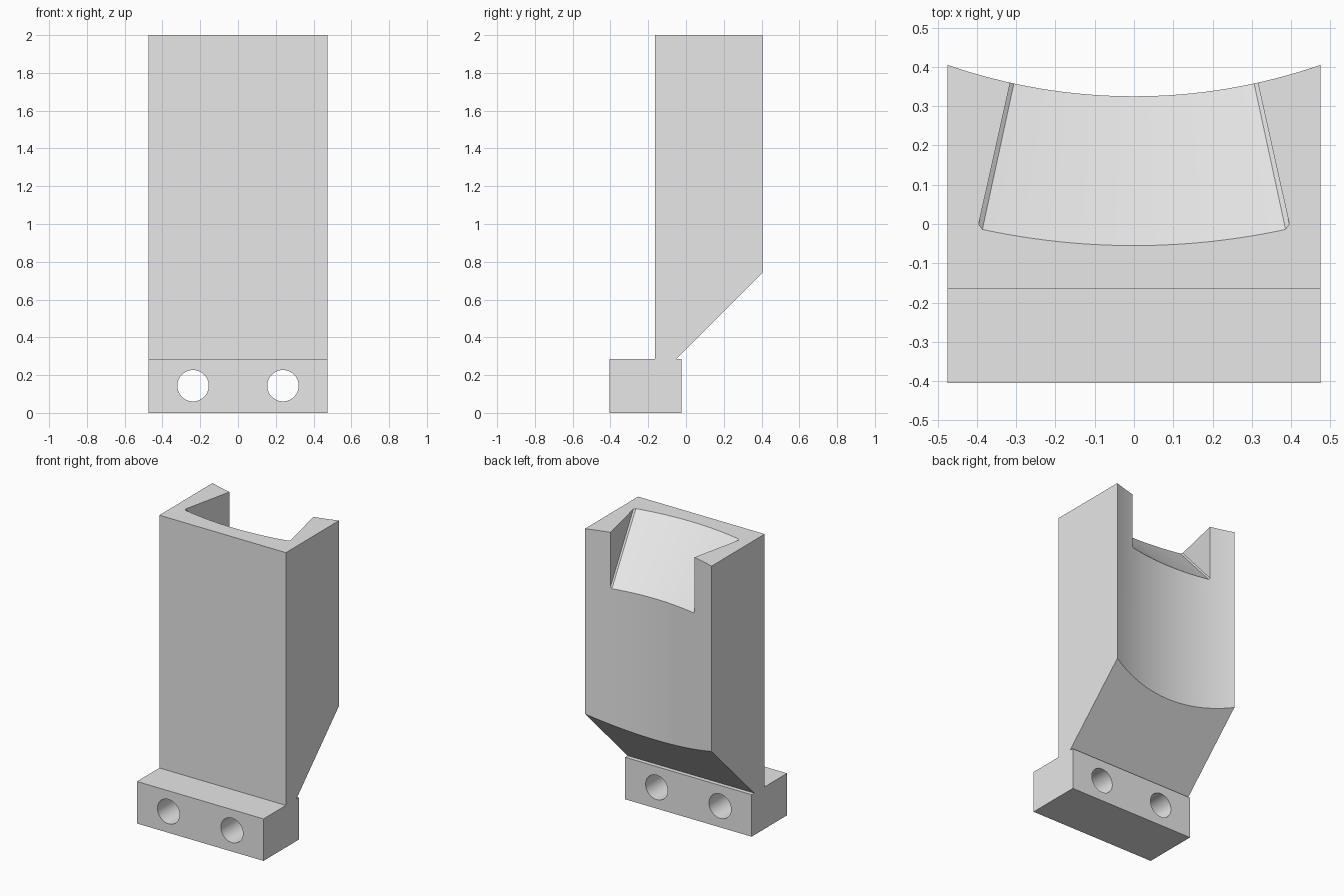
import bpy, bmesh, math
from mathutils import Vector

cube = bpy.data.objects.get("Cube")
if cube:
    bpy.data.objects.remove(cube, do_unlink=True)

HALF_W = 0.475      # half width of the part
ARC_Y = 1.775       # centre of the concave back
BACK_R = 1.45       # radius of the concave back
RIM_R = 1.83        # radius where the pocket floor meets the top
POCKET = math.radians(12.55)
SLOPE_START = Vector((0, -0.053, 0.285))

grey = bpy.data.materials.new("plain_grey")
grey.use_nodes = True
grey.diffuse_color = (0.8, 0.8, 0.8, 1)
grey.node_tree.nodes["Principled BSDF"].inputs["Base Color"].default_value = (0.8, 0.8, 0.8, 1)


def finish(bm, name):
    bmesh.ops.recalc_face_normals(bm, faces=bm.faces[:])
    mesh = bpy.data.meshes.new(name)
    bm.to_mesh(mesh)
    bm.free()
    obj = bpy.data.objects.new(name, mesh)
    bpy.context.collection.objects.link(obj)
    mesh.materials.append(grey)
    return obj


def prism(bm, outline, offset):
    face = bm.faces.new([bm.verts.new(p) for p in outline])
    geom = bmesh.ops.extrude_face_region(bm, geom=[face])["geom"]
    verts = [g for g in geom if isinstance(g, bmesh.types.BMVert)]
    bmesh.ops.translate(bm, verts=verts, vec=offset)


def combine(target, tool, operation):
    mod = target.modifiers.new(operation.lower(), 'BOOLEAN')
    mod.operation = operation
    mod.solver = 'EXACT'
    mod.object = tool
    bpy.ops.object.select_all(action='DESELECT')
    bpy.context.view_layer.objects.active = target
    target.select_set(True)
    bpy.ops.object.modifier_apply(modifier=mod.name)
    bpy.data.objects.remove(tool, do_unlink=True)


# Upright block with a concave back
bm = bmesh.new()
end = math.asin(HALF_W / BACK_R)
steps = 32
outline = [(-HALF_W, -0.165, 0.2), (HALF_W, -0.165, 0.2)]
for i in range(steps + 1):
    a = end - 2 * end * i / steps
    outline.append((BACK_R * math.sin(a), ARC_Y - BACK_R * math.cos(a), 0.2))
prism(bm, outline, (0, 0, 1.8))

# Sloped underside
cut = bmesh.ops.bisect_plane(bm, geom=bm.verts[:] + bm.edges[:] + bm.faces[:],
                             plane_co=SLOPE_START, plane_no=(0, 1, -1), clear_outer=True)
edges = [g for g in cut["geom_cut"] if isinstance(g, bmesh.types.BMEdge)]
bmesh.ops.edgeloop_fill(bm, edges=edges)
body = finish(bm, "bracket_body")

# Mounting foot
bm = bmesh.new()
prism(bm, [(-HALF_W, -0.405, 0), (HALF_W, -0.405, 0),
           (HALF_W, -0.025, 0), (-HALF_W, -0.025, 0)], (0, 0, 0.285))
combine(body, finish(bm, "foot"), 'UNION')

# Bolt holes through the foot
for side in (-1, 1):
    bm = bmesh.new()
    ring = [2 * math.pi * i / 48 for i in range(48)]
    prism(bm, [(side * 0.238 + 0.083 * math.cos(a), -0.6, 0.144 + 0.083 * math.sin(a))
               for a in ring], (0, 0.8, 0))
    combine(body, finish(bm, "hole_cutter"), 'DIFFERENCE')

# Pocket with a conical floor and a narrow bevel along each wall
bm = bmesh.new()
inner = POCKET - 0.0066
stations = [(-POCKET, 0.011)]
stations += [(-inner + 2 * inner * i / 24, 0) for i in range(25)]
stations += [(POCKET, 0.011)]
rows = []
for a, lift in stations:
    section = [(RIM_R + 0.05, 2.05 + lift), (BACK_R - 0.08, 1.92 - 0.3 + lift - 0.08 + 0.0),
               (BACK_R - 0.08, 2.1), (RIM_R + 0.05, 2.1)]
    section[1] = (BACK_R - 0.08, 2 - (RIM_R - BACK_R + 0.08) + lift)
    rows.append([bm.verts.new((r * math.sin(a), ARC_Y - r * math.cos(a), z)) for r, z in section])
for p, q in zip(rows, rows[1:]):
    for k in range(4):
        n = (k + 1) % 4
        bm.faces.new((p[k], p[n], q[n], q[k]))
bm.faces.new(rows[0])
bm.faces.new(rows[-1])
combine(body, finish(bm, "pocket_cutter"), 'DIFFERENCE')

# Smooth curved walls, crisp edges
bpy.ops.object.select_all(action='DESELECT')
body.select_set(True)
bpy.context.view_layer.objects.active = body
bpy.ops.object.shade_smooth_by_angle(angle=math.radians(20))
